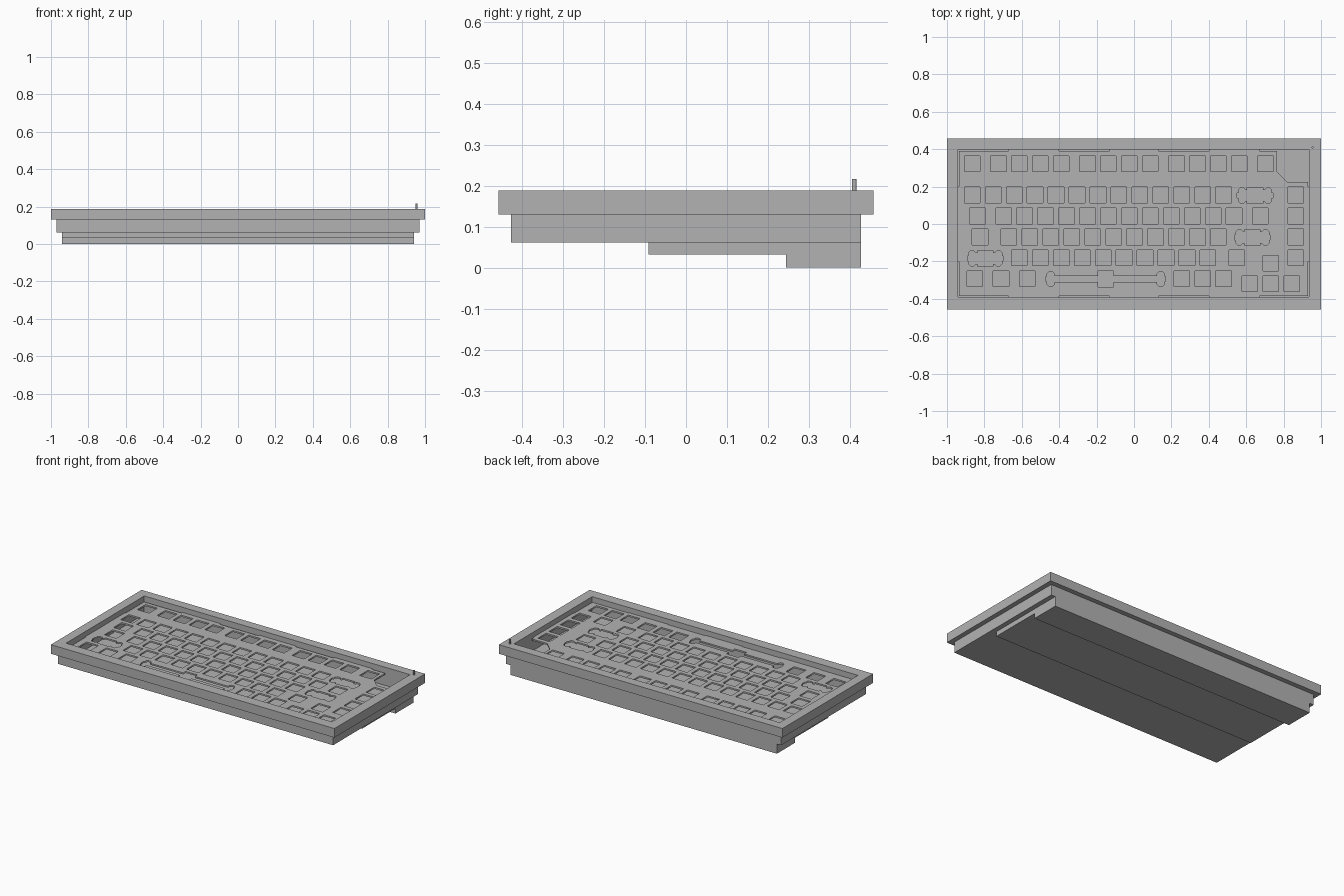
import bpy, bmesh

if "Cube" in bpy.data.objects:
    bpy.data.objects.remove(bpy.data.objects["Cube"])

grey = bpy.data.materials.new("case_grey")
grey.diffuse_color = (0.45, 0.45, 0.45, 1)
grey.use_nodes = True
grey.node_tree.nodes["Principled BSDF"].inputs["Base Color"].default_value = grey.diffuse_color

X0, PITCH, H = -0.865, 0.112, 0.042     # first key centre, key pitch, half hole size


def finish(bm, name):
    bmesh.ops.recalc_face_normals(bm, faces=bm.faces)
    me = bpy.data.meshes.new(name)
    bm.to_mesh(me)
    bm.free()
    me.materials.append(grey)
    ob = bpy.data.objects.new(name, me)
    bpy.context.collection.objects.link(ob)
    return ob


# Case: rectangular loops lofted up the outside and down into the tray
def make_case():
    bm = bmesh.new()
    loops = []
    for xa, xb, ya, yb, z in [(-.97, .97, -.427, .427, .062),
                              (-.97, .97, -.427, .427, .13),
                              (-1, 1, -.457, .457, .13),
                              (-1, 1, -.457, .457, .188),
                              (-.94, .935, -.39, .398, .188),
                              (-.94, .935, -.39, .398, .072)]:
        loops.append([bm.verts.new(p) for p in
                      ((xa, ya, z), (xb, ya, z), (xb, yb, z), (xa, yb, z))])
    for a, b in zip(loops, loops[1:]):
        for i in range(4):
            j = (i + 1) % 4
            bm.faces.new((a[i], a[j], b[j], b[i]))
    bm.faces.new(loops[0])
    bm.faces.new(loops[-1])
    finish(bm, "case_tray")


# Stepped base: side profile extruded across the width
def make_base():
    bm = bmesh.new()
    profile = [(-.092, .062), (-.092, .032), (.244, .032), (.244, 0), (.427, 0), (.427, .062)]
    face = bm.faces.new([bm.verts.new((-.94, y, z)) for y, z in profile])
    ext = bmesh.ops.extrude_face_region(bm, geom=[face])
    verts = [v for v in ext["geom"] if isinstance(v, bmesh.types.BMVert)]
    bmesh.ops.translate(bm, verts=verts, vec=(1.88, 0, 0))
    finish(bm, "stepped_base")


# Switch hole outlines
def square(x, y):
    return [(x - H, y - H), (x + H, y - H), (x + H, y + H), (x - H, y + H)]


def stabilised(x, y, s, b, w=.019, t=.04):
    """Square hole joined by a slot of half height b to two bulbs at +-s."""
    q = [(H, H), (H, b), (s - w, b), (s - w, t - .01), (s - w + .01, t),
         (s + w - .01, t), (s + w, t - .01), (s + w, .014), (s + w + .006, .014)]
    right = q + [(px, -py) for px, py in reversed(q)]
    return [(x + px, y + py) for px, py in right + [(-px, -py) for px, py in right]]


# Plate outline with mounting tabs reaching under the frame
def plate_outline():
    tabs = [(-.67, -.40), (-.13, .13), (.40, .67)]
    l, r, lo, hi, out = -.935, .93, -.385, .389, .02
    pts = [(l, lo)]
    for a, b in tabs:
        pts += [(a, lo), (a, lo - out), (b, lo - out), (b, lo)]
    pts += [(r, lo), (r, -.2), (r + out, -.2), (r + out, .2), (r, .2)]
    pts += [(r, .225), (.82, .225), (.765, .28), (.765, hi)]      # corner notch
    for a, b in reversed(tabs):
        pts += [(b, hi), (b, hi + out), (a, hi + out), (a, hi)]
    return pts + [(l, hi), (l, .2), (l - out, .2), (l - out, -.2), (l, -.2)]


def make_plate():
    # key centres per row, in key widths from the first key
    rows = [(.322, [0, 1.25, 2.25, 3.25, 4.25, 5.5, 6.5, 7.5, 8.5, 9.75, 10.75, 11.75, 12.75, 14]),
            (.155, list(range(13)) + [15.45]),
            (.043, [.25] + [1.5 + i for i in range(12)] + [13.75, 15.45]),
            (-.069, [.375] + [1.75 + i for i in range(11)] + [15.45]),
            (-.181, [2.25 + i for i in range(10)] + [12.625, 15.45]),
            (-.21, [14.25]),
            (-.292, [.125, 1.375, 2.625, 10, 11, 12]),
            (-.32, [13.25, 14.25, 15.25])]
    outlines = [plate_outline()]
    outlines += [square(X0 + k * PITCH, y) for y, keys in rows for k in keys]
    for k, y, s, b in [(13.5, .152, .07, .03), (13.375, -.072, .07, .03),
                       (.625, -.184, .07, .03), (6.375, -.294, .294, .017)]:
        outlines.append(stabilised(X0 + k * PITCH, y, s, b))
    cu = bpy.data.curves.new("switch_plate", 'CURVE')
    cu.dimensions = '2D'
    cu.fill_mode = 'BOTH'
    cu.extrude = .005
    for pts in outlines:
        sp = cu.splines.new('POLY')
        sp.points.add(len(pts) - 1)
        for p, (x, y) in zip(sp.points, pts):
            p.co = (x, y, 0, 1)
        sp.use_cyclic_u = True
    cu.materials.append(grey)
    ob = bpy.data.objects.new("switch_plate", cu)
    ob.location.z = .15
    bpy.context.collection.objects.link(ob)
    bpy.context.view_layer.objects.active = ob
    ob.select_set(True)
    bpy.ops.object.convert(target='MESH')


# Small pin on the back right corner of the frame
def make_pin():
    bm = bmesh.new()
    bmesh.ops.create_cone(bm, cap_ends=True, segments=16, radius1=.0055, radius2=.0055, depth=.035)
    bmesh.ops.translate(bm, verts=bm.verts, vec=(.955, .41, .1985))
    finish(bm, "corner_pin")


make_case()
make_base()
make_plate()
make_pin()
